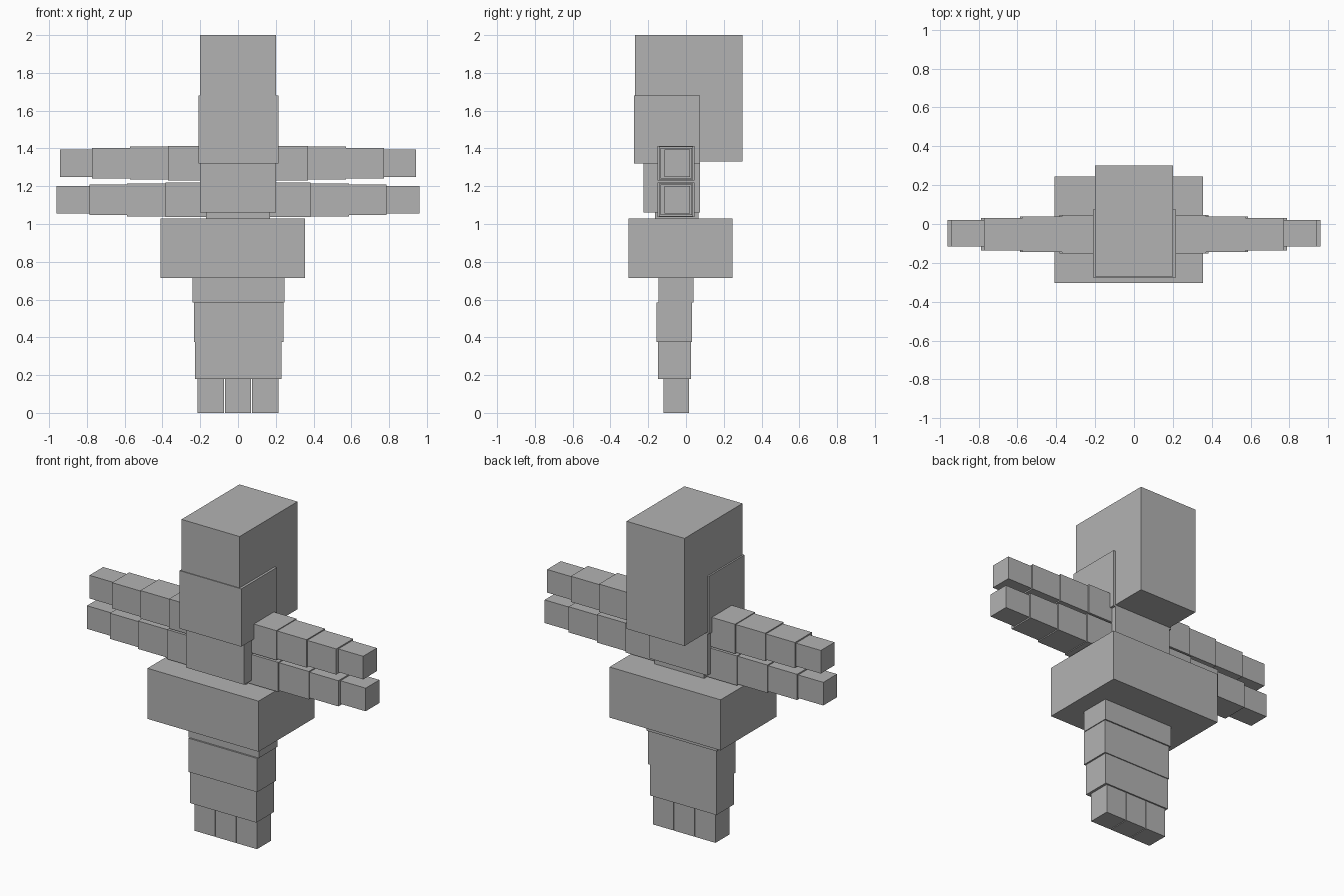
import bpy
from mathutils import Vector

default = bpy.data.objects.get("Cube")
if default:
    bpy.data.objects.remove(default, do_unlink=True)

GREY = (0.45, 0.45, 0.45, 1)
grey = bpy.data.materials.new("plain grey")
grey.use_nodes = True
grey.diffuse_color = GREY
grey.node_tree.nodes["Principled BSDF"].inputs["Base Color"].default_value = GREY


def box(name, x, y, z):
    """Box spanning the given (low, high) range on each axis."""
    low, high = (Vector(c) for c in zip(x, y, z))
    bpy.ops.mesh.primitive_cube_add(size=1, location=(low + high) / 2)
    ob = bpy.context.object
    ob.name = name
    ob.scale = high - low
    bpy.ops.object.transform_apply(location=False, rotation=False, scale=True)
    ob.data.materials.append(grey)
    return ob


# Head, face and neck
box("head", (-0.2, 0.2), (-0.27, 0.3), (1.33, 2))
box("face", (-0.21, 0.215), (-0.275, 0.075), (1.32, 1.68))
box("neck", (-0.2, 0.2), (-0.225, 0.075), (1.06, 1.34))
box("neck_base", (-0.17, 0.17), (-0.165, 0.065), (1.02, 1.07))

# Wide hips
box("hips", (-0.41, 0.355), (-0.305, 0.245), (0.715, 1.03))

# Leg block tapering down to the feet
box("upper_leg", (-0.24, 0.245), (-0.145, 0.04), (0.585, 0.72))
box("middle_leg", (-0.232, 0.24), (-0.155, 0.032), (0.375, 0.585))
box("lower_leg", (-0.228, 0.23), (-0.148, 0.026), (0.18, 0.375))
for side, x in (("right", -0.145), ("middle", 0), ("left", 0.145)):
    box(side + "_foot", (x - 0.07, x + 0.07), (-0.12, 0.017), (0, 0.18))

# Two pairs of arms, each stepping down in thickness towards the hand
SEGMENTS = (("shoulder", 0.046, 0.092), ("upper_arm", 0.038, 0.087),
            ("forearm", 0.031, 0.08), ("hand", 0.02, 0.072))
ARMS = (("upper", 1.322, (0.1, 0.37, 0.573, 0.772, 0.943)),
        ("lower", 1.128, (0.1, 0.383, 0.588, 0.787, 0.96)))
for level, z, joints in ARMS:
    for side, s in (("right", -1), ("left", 1)):
        for i, (part, back, half) in enumerate(SEGMENTS):
            x = sorted((s * joints[i], s * joints[i + 1]))
            box(f"{side}_{level}_{part}", x, (-0.105 - back if i < 3 else -0.115, back),
                (z - half, z + half))
